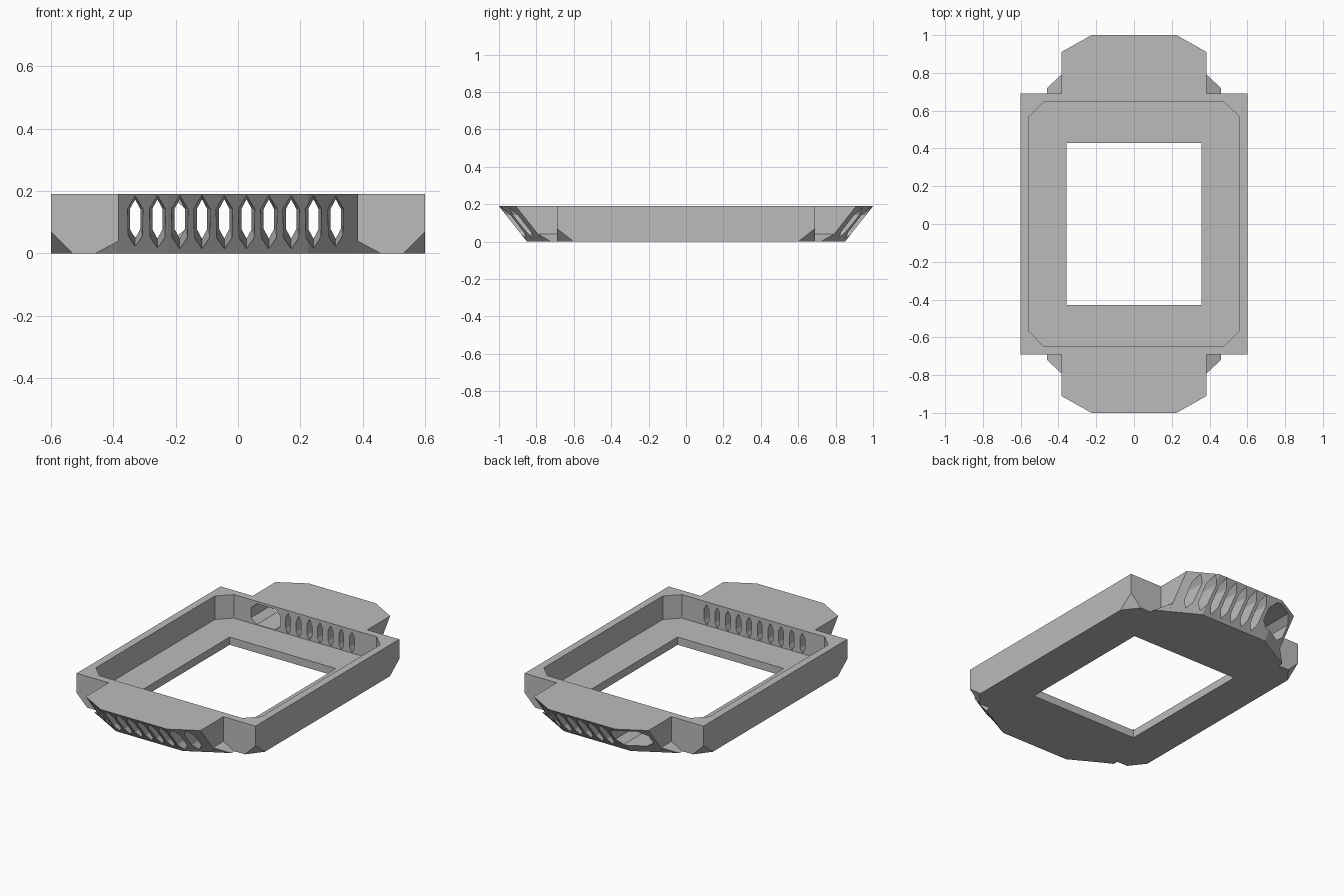
import bpy, bmesh

cube = bpy.data.objects.get("Cube")
if cube:
    bpy.data.objects.remove(cube, do_unlink=True)

grey = bpy.data.materials.new("plain grey")
grey.use_nodes = True
colour = (0.5, 0.5, 0.5, 1)
grey.diffuse_color = colour
grey.node_tree.nodes["Principled BSDF"].inputs["Base Color"].default_value = colour

SIGNS = (-1, 1)
TOP = 0.19
FLOOR = 0.047


def hull(name, points):
    """Convex solid around the given points."""
    bm = bmesh.new()
    for p in points:
        bm.verts.new(p)
    res = bmesh.ops.convex_hull(bm, input=bm.verts)
    loose = {v for v in res["geom_interior"] + res["geom_unused"]
             if isinstance(v, bmesh.types.BMVert)}
    bmesh.ops.delete(bm, geom=list(loose), context="VERTS")
    bmesh.ops.dissolve_limit(bm, angle_limit=0.002, verts=bm.verts, edges=bm.edges)
    bmesh.ops.recalc_face_normals(bm, faces=bm.faces)
    mesh = bpy.data.meshes.new(name)
    bm.to_mesh(mesh)
    bm.free()
    mesh.materials.append(grey)
    obj = bpy.data.objects.new(name, mesh)
    bpy.context.collection.objects.link(obj)
    return obj


def combine(target, tool, operation):
    mod = target.modifiers.new(operation, "BOOLEAN")
    mod.operation = operation
    mod.solver = "EXACT"
    mod.object = tool
    bpy.context.view_layer.objects.active = target
    bpy.ops.object.modifier_apply(modifier=mod.name)
    bpy.data.objects.remove(tool, do_unlink=True)


# Main tray block with its four lower corners clipped
W, L = 0.6, 0.69
points = []
for sx in SIGNS:
    for sy in SIGNS:
        points += [(sx * W, sy * L, TOP), (sx * W, sy * L, 0.07),
                   (sx * 0.53, sy * L, 0), (sx * W, sy * 0.6, 0)]
tray = hull("vented_tray", points)

# Sloped end extensions and the small gussets beside them
for sy in SIGNS:
    points = []
    for sx in SIGNS:
        for z, lean in ((TOP, 0), (0, 0.15)):
            points += [(sx * 0.385, sy * 0.66, z),
                       (sx * 0.385, sy * (0.91 - lean), z),
                       (sx * 0.225, sy * (1 - lean), z)]
    combine(tray, hull("end_extension", points), "UNION")
    for sx in SIGNS:
        points = [(0.385, 0.66, 0.04), (0.385, 0.79, 0.04), (0.46, 0.66, 0),
                  (0.46, 0.72, 0), (0.385, 0.76, 0), (0.3, 0.66, 0),
                  (0.3, 0.76, 0), (0.3, 0.66, 0.04), (0.3, 0.76, 0.04)]
        combine(tray, hull("gusset", [(sx * x, sy * y, z) for x, y, z in points]), "UNION")

# Pocket with chamfered corners
points = [(sx * x, sy * y, z) for sx in SIGNS for sy in SIGNS
          for x, y in ((0.555, 0.57), (0.48, 0.645)) for z in (FLOOR, 0.3)]
combine(tray, hull("pocket_cutter", points), "DIFFERENCE")

# Rectangular window through the floor
points = [(sx * 0.357, sy * 0.43, z) for sx in SIGNS for sy in SIGNS for z in (-0.1, 0.1)]
combine(tray, hull("window_cutter", points), "DIFFERENCE")


def slot_section(x, y, half, low, high, point):
    """Upright pointed hexagon."""
    return [(x, y, low), (x, y, high)] + [
        (x + s * half, y, z) for s in SIGNS for z in (low + point, high - point)]


# Tapered vent slots; the rear leaves room for the port
for sy in SIGNS:
    for i in range(10):
        if sy > 0 and i < 3:
            continue
        x = -0.33 + i * 0.0715
        points = (slot_section(x, sy * 1.01, 0.028, -0.007, 0.187, 0.045)
                  + slot_section(x, sy * 0.63, 0.016, 0.05, 0.173, 0.03))
        combine(tray, hull("slot_cutter", points), "DIFFERENCE")

# Wide cable port at the rear
points = [(-0.265 + s * x, y, z) for s in SIGNS for y in (0.6, 1.05)
          for x, z in ((0.06, 0.05), (0.1, 0.08), (0.1, 0.14), (0.06, 0.175))]
combine(tray, hull("port_cutter", points), "DIFFERENCE")
